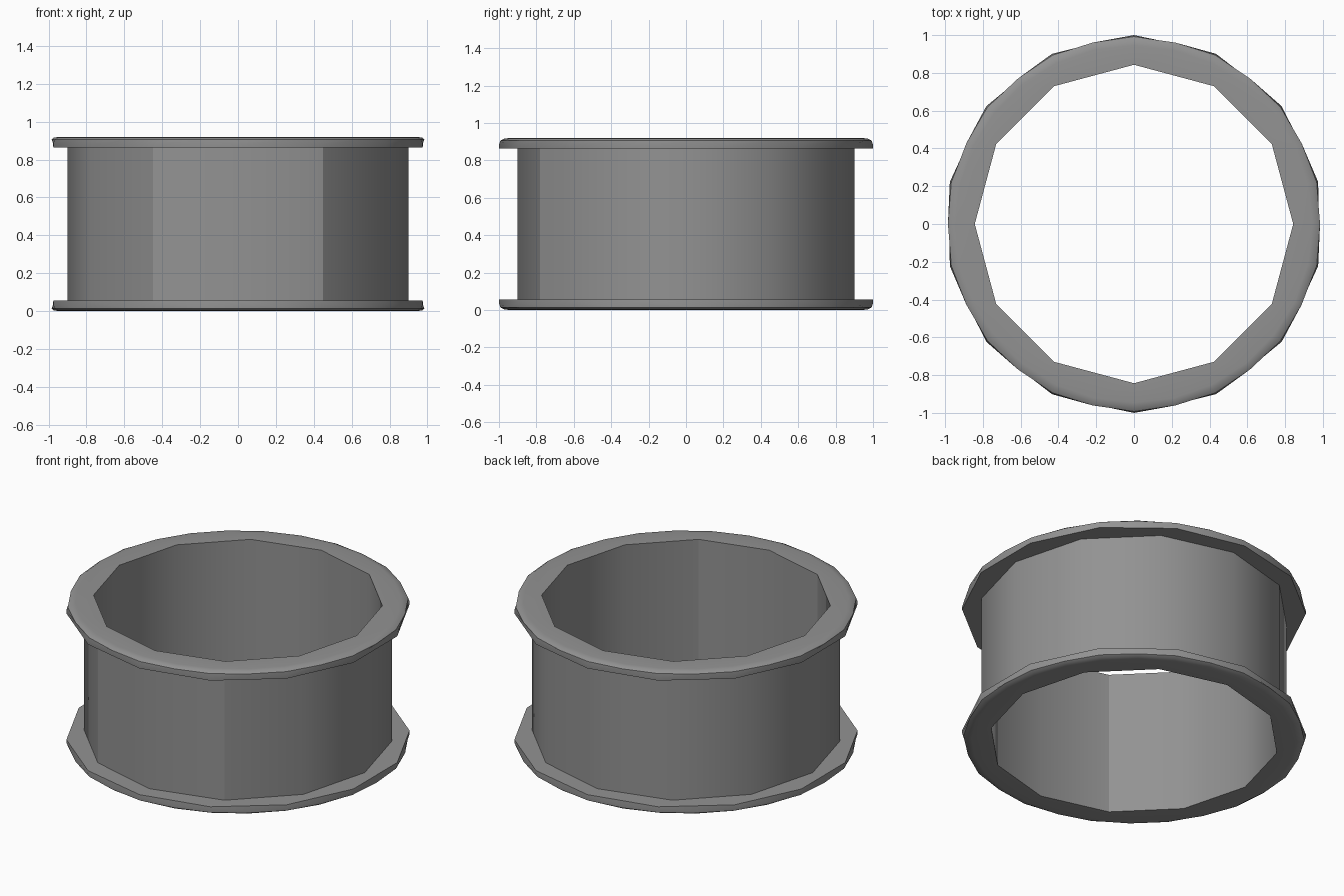
import bpy, bmesh, math

if "Cube" in bpy.data.objects:
    bpy.data.objects.remove(bpy.data.objects["Cube"])

HEIGHT = 0.92       # full height
FLANGE = 0.055      # flange thickness
INNER, OUTER = 0.843, 0.9

metal = bpy.data.materials.new("grey_metal")
metal.diffuse_color = (0.29, 0.29, 0.29, 1)
metal.use_nodes = True
metal.node_tree.nodes["Principled BSDF"].inputs["Base Color"].default_value = metal.diffuse_color


def ring(bm, count, radius, z):
    """Ring of vertices starting at the back; radius and z may depend on index."""
    verts = []
    for i in range(count):
        a = math.pi / 2 + 2 * math.pi * i / count
        r = radius(i) if callable(radius) else radius
        h = z(i) if callable(z) else z
        verts.append(bm.verts.new((r * math.cos(a), r * math.sin(a), h)))
    return verts


def skin(bm, low, high):
    """Quads between two equal rings, facing outward when low is below high."""
    n = len(low)
    for i in range(n):
        j = (i + 1) % n
        bm.faces.new((low[i], low[j], high[j], high[i]))


def loop_edges(bm, verts):
    n = len(verts)
    out = []
    for i in range(n):
        pair = (verts[i], verts[(i + 1) % n])
        out.append(bm.edges.get(pair) or bm.edges.new(pair))
    return out


def annulus(bm, outer, inner):
    """Flat face ring between loops of different counts."""
    bmesh.ops.triangle_fill(bm, use_beauty=True,
                            edges=loop_edges(bm, outer) + loop_edges(bm, inner))


def finish(bm, name, sharp_angle):
    for f in bm.faces:
        f.smooth = True
    for e in bm.edges:
        if len(e.link_faces) == 2 and e.calc_face_angle(0) > math.radians(sharp_angle):
            e.smooth = False
    mesh = bpy.data.meshes.new(name)
    bm.to_mesh(mesh)
    bm.free()
    mesh.materials.append(metal)
    obj = bpy.data.objects.new(name, mesh)
    bpy.context.collection.objects.link(obj)
    return obj


# Barrel: twelve-sided outer wall and inner wall
bm = bmesh.new()
skin(bm, ring(bm, 12, OUTER, FLANGE), ring(bm, 12, OUTER, HEIGHT - FLANGE))
skin(bm, ring(bm, 12, INNER, HEIGHT), ring(bm, 12, INNER, 0))
# Two front creases stay crisp, the other facets blend
for e in bm.edges:
    a, b = (v.co for v in e.verts)
    if abs(a.z - b.z) > 0.5 and a.y < -0.7 and abs(a.x) > 0.3:
        e.smooth = False
finish(bm, "barrel", 40)


# Flanges: fourteen-sided rim with scalloped, rounded outer edge
def flange(name, top):
    def at(d):          # height measured from the flange's inward face
        return HEIGHT - FLANGE + d if top else FLANGE - d

    corner = lambda a, b: (lambda i: a if i % 2 == 0 else b)
    apothem = math.cos(math.pi / 14)
    bm = bmesh.new()
    rings = [
        ring(bm, 28, corner(1.0, apothem), at(0)),
        ring(bm, 28, corner(1.0, apothem + 0.004), corner(at(0.02), at(0.034))),
        ring(bm, 28, corner(0.992, 0.985), at(0.041)),
        ring(bm, 28, 0.972, at(0.051)),
        ring(bm, 28, 0.945, at(FLANGE)),
    ]
    for low, high in zip(rings, rings[1:]):
        skin(bm, low, high)
    annulus(bm, rings[0], ring(bm, 12, OUTER, at(0)))
    annulus(bm, rings[-1], ring(bm, 12, INNER, at(FLANGE)))
    bmesh.ops.recalc_face_normals(bm, faces=bm.faces[:])
    # Make sure the flat end faces away from the barrel
    end = max(bm.faces, key=lambda f: f.calc_center_median().z * (1 if top else -1))
    if end.normal.z * (1 if top else -1) < 0:
        bmesh.ops.reverse_faces(bm, faces=bm.faces[:])
    finish(bm, name, 32)


flange("top_flange", True)
flange("bottom_flange", False)
